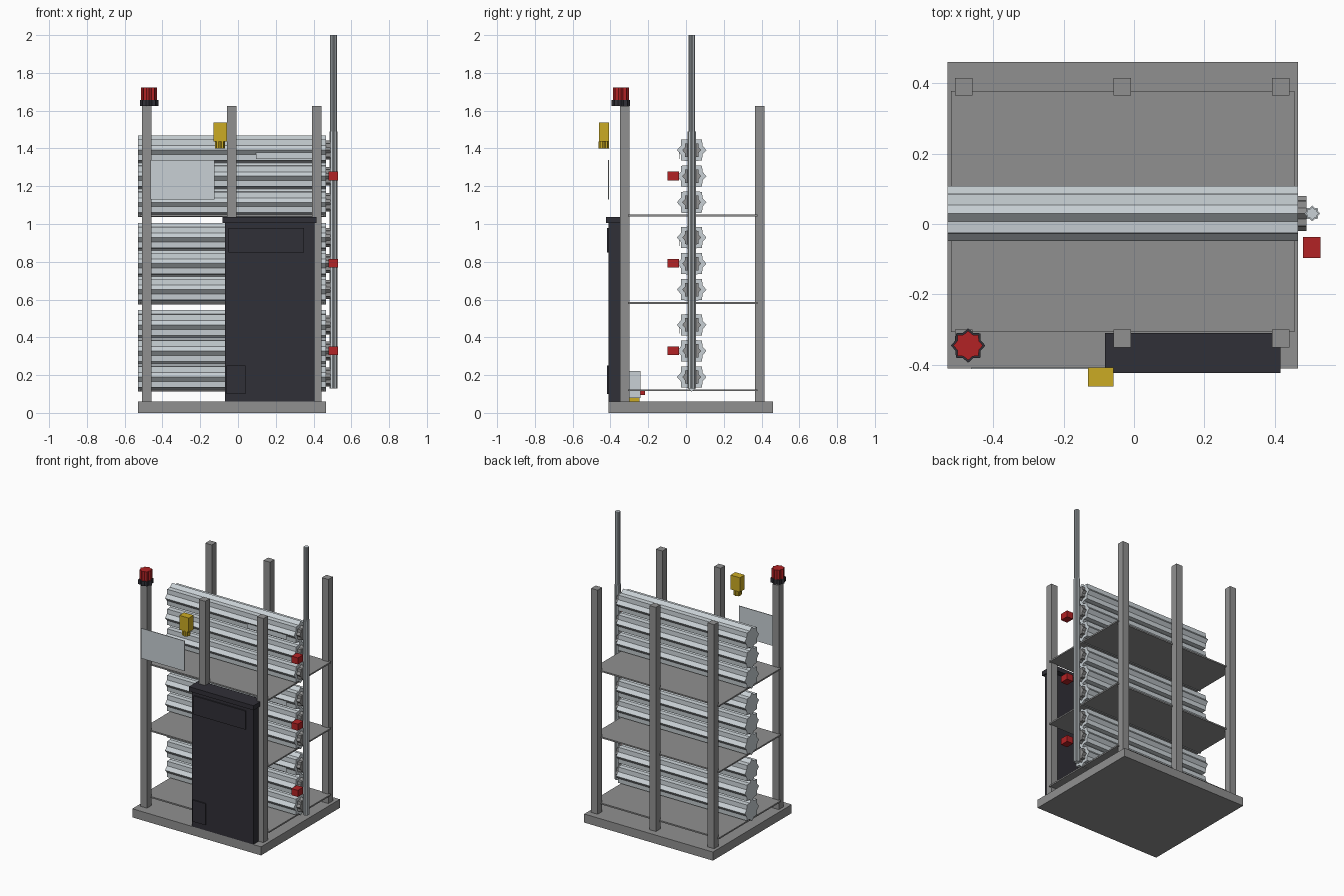
import bpy, bmesh, math
from mathutils import Matrix

cube = bpy.data.objects.get("Cube")
if cube:
    bpy.data.objects.remove(cube, do_unlink=True)


def material(name, rgb):
    m = bpy.data.materials.new(name)
    m.use_nodes = True
    col = (*rgb, 1)
    m.diffuse_color = col
    m.node_tree.nodes["Principled BSDF"].inputs["Base Color"].default_value = col
    return m


GREY = material("frame grey", (0.28, 0.28, 0.28))
LIGHT = material("pale metal", (0.58, 0.63, 0.66))
DARK = material("charcoal", (0.03, 0.029, 0.038))
RED = material("signal red", (0.45, 0.016, 0.018))
YELLOW = material("safety yellow", (0.6, 0.41, 0.017))


def finish(name, bm, mat):
    bmesh.ops.recalc_face_normals(bm, faces=bm.faces)
    me = bpy.data.meshes.new(name)
    bm.to_mesh(me)
    bm.free()
    me.materials.append(mat)
    ob = bpy.data.objects.new(name, me)
    bpy.context.collection.objects.link(ob)
    return ob


def box(name, x, y, z, mat):
    """Box from (min, max) pairs on each axis."""
    bm = bmesh.new()
    bmesh.ops.create_cube(bm, size=1)
    for v in bm.verts:
        v.co = [lo + (c + 0.5) * (hi - lo) for c, (lo, hi) in zip(v.co, (x, y, z))]
    return finish(name, bm, mat)


def star(name, base, length, outer, mat, axis="Z", ratio=0.79):
    """Eight-pointed star prism extruded along an axis from its base point."""
    bm = bmesh.new()
    verts = []
    for i in range(16):
        r = outer if i % 2 == 0 else outer * ratio
        a = i * math.pi / 8
        verts.append(bm.verts.new((r * math.cos(a), r * math.sin(a), 0)))
    face = bm.faces.new(verts)
    top = bmesh.ops.extrude_face_region(bm, geom=[face])
    moved = [g for g in top["geom"] if isinstance(g, bmesh.types.BMVert)]
    bmesh.ops.translate(bm, verts=moved, vec=(0, 0, length))
    turn = Matrix.Rotation(math.pi / 2, 4, "Y") if axis == "X" else Matrix()
    bm.transform(Matrix.Translation(base) @ turn)
    return finish(name, bm, mat)


# Base slab and six posts
box("base", (-0.53, 0.465), (-0.41, 0.46), (0, 0.06), GREY)
for y, row in ((-0.325, "front"), (0.39, "back")):
    for x, side in ((-0.483, "right"), (-0.033, "middle"), (0.417, "left")):
        box(f"{row}_{side}_post", (x - 0.025, x + 0.025),
            (y - 0.025, y + 0.025), (0.06, 1.625), GREY)

# Three shelves, each with three fluted tubes, a label and a valve
for i in range(3):
    z = 0.12 + i * 0.4625
    box(f"shelf_{i}", (-0.52, 0.455), (-0.307, 0.378), (z - 0.005, z + 0.005), GREY)
    for j in range(3):
        tz = z + 0.07 + j * 0.138
        star(f"tube_{i}_{j}", (-0.53, 0.03, tz), 0.995, 0.078, LIGHT, "X")
        star(f"tube_cap_{i}_{j}", (0.465, 0.03, tz), 0.025, 0.05, GREY, "X")
    box(f"label_{i}", (0.095, 0.4), (-0.038, -0.034), (z + 0.3, z + 0.35), LIGHT)
    box(f"valve_{i}", (0.48, 0.53), (-0.097, -0.037), (z + 0.186, z + 0.232), RED)

# Riser pipe with a thinner mast above
star("riser_pipe", (0.506, 0.03, 0.13), 1.36, 0.022, LIGHT)
star("riser_mast", (0.506, 0.03, 1.49), 0.51, 0.018, LIGHT)

# Cabinet with lid and raised panels
box("cabinet_body", (-0.07, 0.405), (-0.41, -0.35), (0.06, 1.01), DARK)
box("cabinet_lid", (-0.083, 0.416), (-0.423, -0.31), (1.005, 1.037), DARK)
box("cabinet_upper_panel", (-0.05, 0.35), (-0.418, -0.41), (0.85, 0.98), DARK)
box("cabinet_lower_panel", (-0.06, 0.04), (-0.418, -0.41), (0.1, 0.25), DARK)

# Beacon on the front right post
star("beacon_base", (-0.471, -0.345, 1.625), 0.032, 0.049, DARK)
star("beacon_lamp", (-0.471, -0.345, 1.657), 0.066, 0.042, RED)

# Sign board and hanging sensor
box("sign_board", (-0.463, -0.125), (-0.412, -0.407), (1.13, 1.34), LIGHT)
box("sensor_body", (-0.131, -0.058), (-0.461, -0.408), (1.437, 1.537), YELLOW)
star("sensor_neck", (-0.095, -0.435, 1.4), 0.037, 0.027, YELLOW)

# Small pump unit behind the cabinet
box("pump_body", (0.05, 0.15), (-0.303, -0.24), (0.08, 0.222), LIGHT)
box("pump_foot", (0.06, 0.14), (-0.298, -0.246), (0.06, 0.08), YELLOW)
box("pump_button", (0.085, 0.115), (-0.24, -0.217), (0.094, 0.118), RED)
